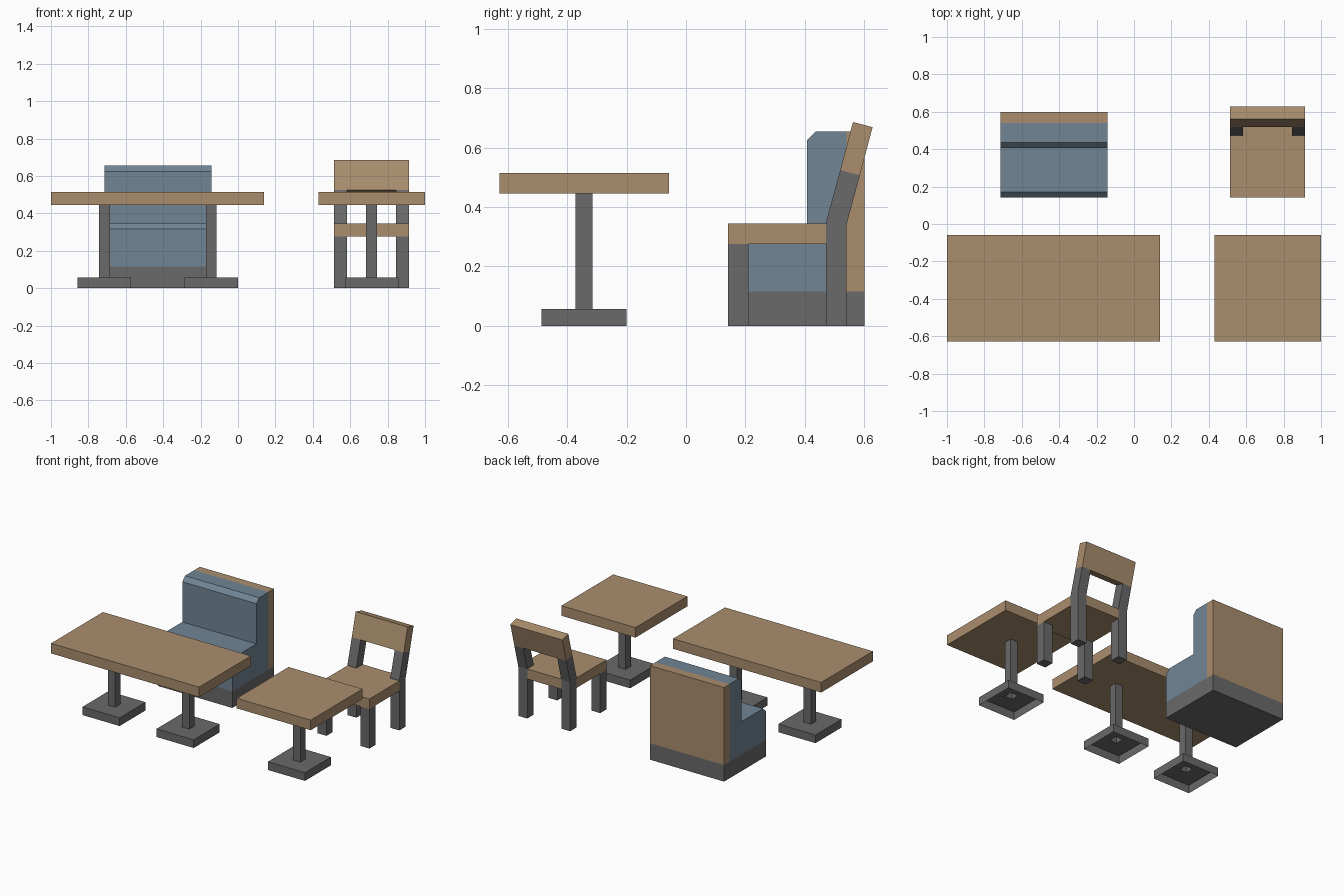
import bpy, bmesh
from mathutils import Vector

if "Cube" in bpy.data.objects:
    bpy.data.objects.remove(bpy.data.objects["Cube"])


def material(name, rgb):
    m = bpy.data.materials.new(name)
    m.diffuse_color = (*rgb, 1)
    m.use_nodes = True
    m.node_tree.nodes["Principled BSDF"].inputs["Base Color"].default_value = m.diffuse_color
    return m


WOOD = material("light_wood", (0.40, 0.27, 0.155))
BLUE = material("blue_upholstery", (0.165, 0.235, 0.30))
GREY = material("dark_grey", (0.145, 0.143, 0.147))


def finish(name, bm, mat):
    bmesh.ops.recalc_face_normals(bm, faces=bm.faces)
    return to_object(name, bm, mat)


def to_object(name, bm, mat):
    mesh = bpy.data.meshes.new(name)
    bm.to_mesh(mesh)
    bm.free()
    mesh.materials.append(mat)
    ob = bpy.data.objects.new(name, mesh)
    bpy.context.collection.objects.link(ob)
    return ob


def prism(name, profile, x0, x1, mat):
    """Extrude a (y, z) profile along x."""
    bm = bmesh.new()
    face = bm.faces.new([bm.verts.new((x0, y, z)) for y, z in profile])
    out = bmesh.ops.extrude_face_region(bm, geom=[face])
    verts = [v for v in out["geom"] if isinstance(v, bmesh.types.BMVert)]
    bmesh.ops.translate(bm, verts=verts, vec=(x1 - x0, 0, 0))
    return finish(name, bm, mat)


def box(name, x0, x1, y0, y1, z0, z1, mat):
    return prism(name, [(y0, z0), (y1, z0), (y1, z1), (y0, z1)], x0, x1, mat)


def pedestal(name, cx, cy):
    """Square foot and hollow post, open underneath."""
    bm = bmesh.new()
    rings = []
    for half, z in ((0.143, 0), (0.143, 0.057), (0.0285, 0.057), (0.0285, 0.445)):
        rings.append([bm.verts.new((cx + sx * half, cy + sy * half, z))
                      for sx, sy in ((-1, -1), (1, -1), (1, 1), (-1, 1))])
    for a, b in zip(rings, rings[1:]):
        for i in range(4):
            j = (i + 1) % 4
            bm.faces.new((a[i], a[j], b[j], b[i]))
    return to_object(name, bm, GREY)


# Tables
TY = -0.344
box("long_table_top", -1.0, 0.14, -0.628, -0.058, 0.445, 0.515, WOOD)
box("small_table_top", 0.43, 1.0, -0.628, -0.058, 0.445, 0.515, WOOD)
pedestal("long_table_left_pedestal", -0.714, TY)
pedestal("long_table_right_pedestal", -0.143, TY)
pedestal("small_table_pedestal", 0.714, TY)

# Booth bench
BX0, BX1 = -0.714, -0.143
box("booth_plinth", BX0, BX1, 0.142, 0.60, 0, 0.115, GREY)
prism("booth_cushions", [(0.142, 0.115), (0.54, 0.115), (0.54, 0.655), (0.437, 0.655),
                         (0.407, 0.625), (0.407, 0.345), (0.172, 0.345), (0.142, 0.315)],
      BX0, BX1, BLUE)
box("booth_back_panel", BX0, BX1, 0.54, 0.60, 0.115, 0.655, WOOD)

# Chair
CX0, CX1, LEG = 0.513, 0.913, 0.069
prism("chair_backrest", [(0.519, 0.524), (0.585, 0.507), (0.628, 0.669), (0.562, 0.686)],
      CX0, CX1, WOOD)
box("chair_seat", CX0, CX1, 0.142, 0.472, 0.275, 0.345, WOOD)
box("chair_seat_rear", CX0 + LEG, CX1 - LEG, 0.472, 0.541, 0.275, 0.345, WOOD)
for side, x in (("left", CX0), ("right", CX1 - LEG)):
    box("chair_front_leg_" + side, x, x + LEG, 0.142, 0.211, 0, 0.275, GREY)
    prism("chair_back_leg_" + side, [(0.472, 0), (0.541, 0), (0.541, 0.343), (0.585, 0.507),
                                     (0.519, 0.524), (0.472, 0.352)], x, x + LEG, GREY)
